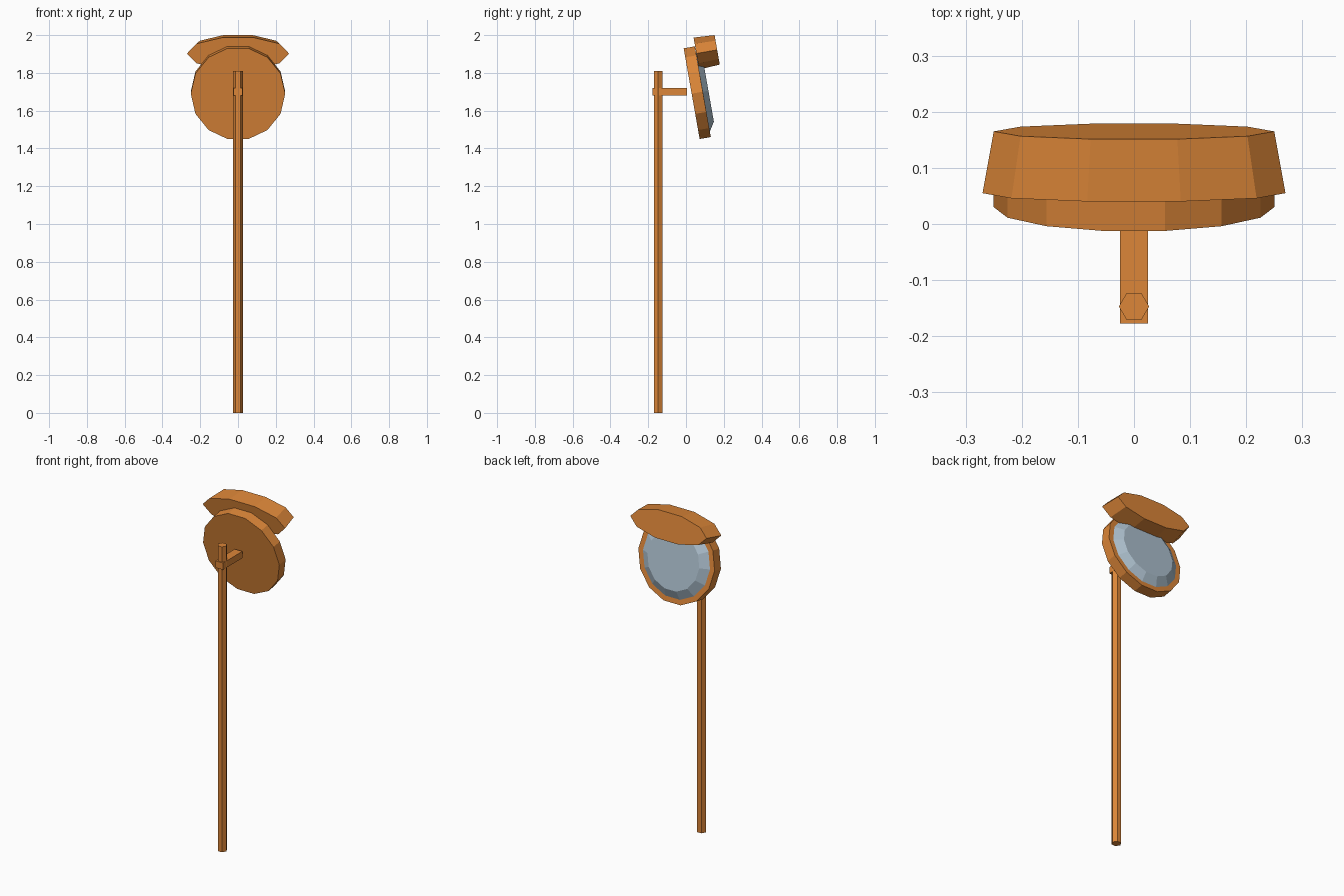
import bpy, bmesh, math
from mathutils import Matrix

if "Cube" in bpy.data.objects:
    bpy.data.objects.remove(bpy.data.objects["Cube"])


def material(name, color):
    m = bpy.data.materials.new(name)
    m.diffuse_color = color
    m.use_nodes = True
    m.node_tree.nodes["Principled BSDF"].inputs["Base Color"].default_value = m.diffuse_color
    return m


orange = material("orange_paint", (0.72, 0.24, 0.04, 1))
silver = material("mirror_glass", (0.42, 0.53, 0.62, 1))


def finish(name, bm, mat, matrix=Matrix()):
    bmesh.ops.recalc_face_normals(bm, faces=bm.faces)
    bm.transform(matrix)
    me = bpy.data.meshes.new(name)
    bm.to_mesh(me)
    bm.free()
    me.materials.append(mat)
    ob = bpy.data.objects.new(name, me)
    bpy.context.collection.objects.link(ob)
    return ob


def lathe(name, sides, rings, mat, matrix=Matrix(), squash=1.0):
    """Capped low-poly solid along z from (radius, height) rings, a corner on +x."""
    bm = bmesh.new()
    loops = []
    for r, h in rings:
        angles = [2 * math.pi * i / sides for i in range(sides)]
        loops.append([bm.verts.new((r * math.cos(a), r * squash * math.sin(a), h))
                      for a in angles])
    for lo, hi in zip(loops, loops[1:]):
        for i in range(sides):
            j = (i + 1) % sides
            bm.faces.new((lo[i], lo[j], hi[j], hi[i]))
    bm.faces.new(loops[0])
    bm.faces.new(loops[-1])
    return finish(name, bm, mat, matrix)


# Mirror axis: points to +y, tipped up 10 degrees
tilt = Matrix.Rotation(math.radians(-80), 4, 'X')
head = Matrix.Translation((0, 0.03, 1.69)) @ tilt
hood = Matrix.Translation((0, 0.055, 1.9026)) @ tilt

# Hexagonal pole
lathe("pole", 6, [(0.027, 0), (0.027, 1.81)], orange,
      Matrix.Translation((0, -0.147, 0)))

# Bracket bar through the pole
bm = bmesh.new()
bmesh.ops.create_cube(bm, size=1)
finish("bracket", bm, orange,
       Matrix.Translation((0, -0.086, 1.70)) @ Matrix.Diagonal((0.05, 0.182, 0.04, 1)))

# Round housing and domed mirror
lathe("mirror_housing", 14, [(0.25, 0), (0.25, 0.06)], orange, head)
lathe("mirror_glass", 14, [(0.22, 0.058), (0.22, 0.06), (0.17, 0.09)], silver, head)

# Flattened, tapered visor over the mirror
lathe("visor", 10, [(0.27, 0), (0.25, 0.1117)], orange, hood, squash=1 / 3)
